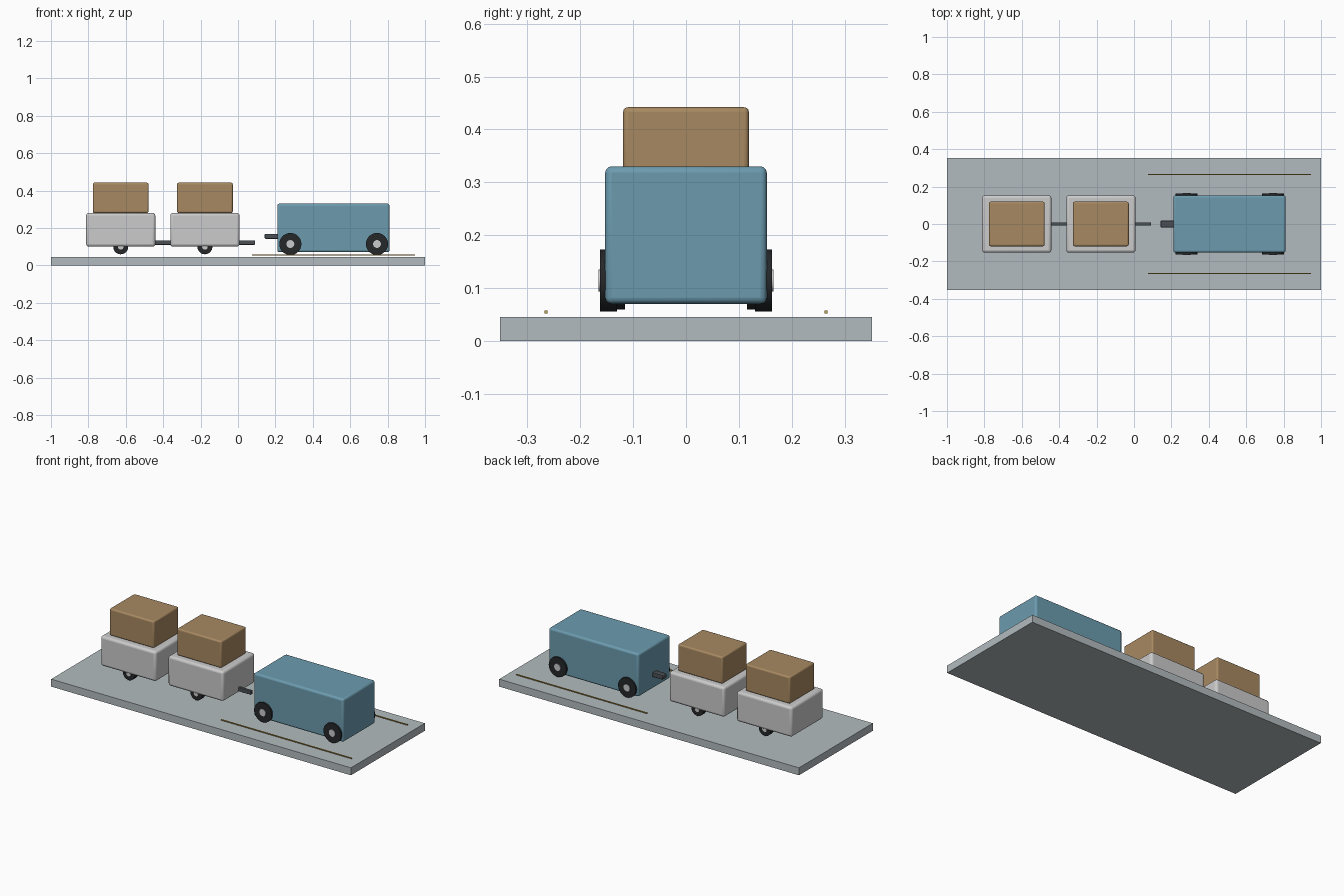
import bpy, math

if "Cube" in bpy.data.objects:
    bpy.data.objects.remove(bpy.data.objects["Cube"])

def material(name, rgb):
    m = bpy.data.materials.new(name)
    m.diffuse_color = (*rgb, 1)
    m.use_nodes = True
    m.node_tree.nodes["Principled BSDF"].inputs["Base Color"].default_value = m.diffuse_color
    return m

BLUE = material("blue_paint", (0.15, 0.33, 0.43))
BROWN = material("cardboard", (0.39, 0.25, 0.12))
RUBBER = material("rubber", (0.018, 0.02, 0.022))
STEEL = material("dark_steel", (0.07, 0.08, 0.09))
YELLOW = material("line_paint", (0.55, 0.36, 0.06))
FLOOR = material("floor_grey", (0.45, 0.50, 0.52))

def box(name, x, y, z, mat=None, bevel=0):
    """Box from (min, max) ranges, with optional rounded edges."""
    bpy.ops.mesh.primitive_cube_add(size=1, location=[sum(r) / 2 for r in (x, y, z)])
    o = bpy.context.object
    o.name = name
    o.scale = [r[1] - r[0] for r in (x, y, z)]
    bpy.ops.object.transform_apply(location=False, rotation=False, scale=True)
    if mat:
        o.data.materials.append(mat)
    if bevel:
        b = o.modifiers.new("rounded_edges", 'BEVEL')
        b.width, b.segments = bevel, 3
        bpy.ops.object.shade_smooth_by_angle(angle=math.radians(40))
    return o

def disc(name, x, y, z, radius, width, mat=None):
    """Cylinder with its axis along y."""
    bpy.ops.mesh.primitive_cylinder_add(vertices=32, radius=radius, depth=width,
                                        location=(x, y, z), rotation=(math.pi / 2, 0, 0))
    o = bpy.context.object
    o.name = name
    if mat:
        o.data.materials.append(mat)
    bpy.ops.object.shade_smooth_by_angle(angle=math.radians(40))

def wheel_pair(name, x, z, radius, hub_radius, inner, outer):
    for side, tag in ((-1, "front"), (1, "back")):
        disc(f"{name}_{tag}_tyre", x, side * (inner + outer) / 2, z, radius, outer - inner, RUBBER)
        disc(f"{name}_{tag}_hub", x, side * (inner + outer + 0.003) / 2, z, hub_radius,
             outer - inner + 0.003)

# Floor slab and lane lines
box("floor_slab", (-1, 1), (-0.352, 0.352), (0, 0.045), FLOOR)
for side in (-1, 1):
    y = side * 0.265
    box("lane_line", (0.075, 0.945), (y - 0.003, y + 0.003), (0.052, 0.057), YELLOW)

# Tug with hitch and wheels
box("tug_body", (0.21, 0.81), (-0.153, 0.153), (0.07, 0.33), BLUE, 0.012)
box("tug_hitch", (0.143, 0.22), (-0.019, 0.019), (0.142, 0.168), STEEL, 0.004)
for x in (0.28, 0.743):
    wheel_pair("tug_wheel", x, 0.114, 0.059, 0.021, 0.131, 0.163)

# Two loaded carts
for i, x in enumerate((-0.627, -0.177), 1):
    box(f"cart_{i}_body", (x - 0.185, x + 0.185), (-0.153, 0.153), (0.10, 0.28), None, 0.014)
    box(f"cart_{i}_load", (x - 0.149, x + 0.149), (-0.119, 0.119), (0.28, 0.442), BROWN, 0.009)
    box(f"cart_{i}_drawbar", (x + 0.17, x + 0.269), (-0.009, 0.009), (0.11, 0.133), STEEL, 0.003)
    wheel_pair(f"cart_{i}_wheel", x, 0.099, 0.04, 0.015, 0.115, 0.145)
